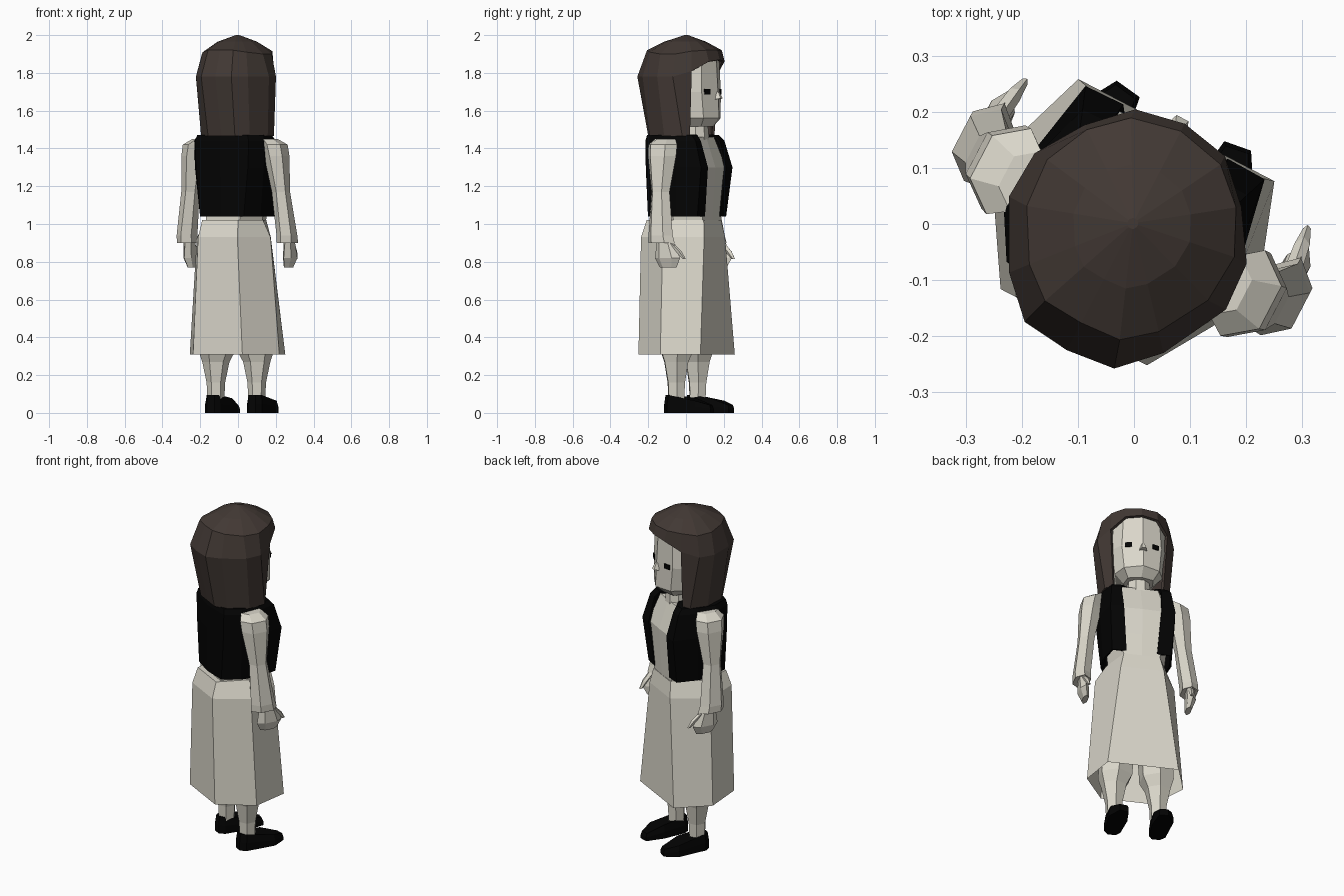
import bpy, bmesh, math
from mathutils import Matrix

if "Cube" in bpy.data.objects:
    bpy.data.objects.remove(bpy.data.objects["Cube"])

# The figure is built facing +y, mirrored on x, then turned as a whole
PLACE = Matrix.Translation((-0.009, 0.005, 0)) @ Matrix.Rotation(math.radians(-27.5), 4, 'Z')


def material(name, rgb):
    m = bpy.data.materials.new(name)
    m.diffuse_color = (*rgb, 1)
    m.use_nodes = True
    m.node_tree.nodes["Principled BSDF"].inputs["Base Color"].default_value = m.diffuse_color
    return m


CREAM = material("cream", (0.70, 0.675, 0.59))
BLACK = material("black", (0.001, 0.001, 0.001))
BROWN = material("dark_brown", (0.054, 0.040, 0.034))


def finish(name, bm, mat, fix=True, thick=0, shift=0):
    if fix:
        bmesh.ops.recalc_face_normals(bm, faces=bm.faces[:])
    me = bpy.data.meshes.new(name)
    bm.to_mesh(me)
    bm.free()
    me.materials.append(mat)
    ob = bpy.data.objects.new(name, me)
    bpy.context.collection.objects.link(ob)
    ob.matrix_world = PLACE @ Matrix.Translation((shift, 0, 0))
    if thick:
        mod = ob.modifiers.new("thickness", 'SOLIDIFY')
        mod.thickness = thick
        mod.offset = -1
    return ob


def loft(name, rings, mat, closed=True, bottom=False, top=False, thick=0, shift=0):
    """Skin between rings of 3D points listed bottom to top."""
    bm = bmesh.new()
    rows = [[bm.verts.new(p) for p in r] for r in rings]
    n = len(rows[0])
    for a, b in zip(rows, rows[1:]):
        for i in range(n if closed else n - 1):
            k = (i + 1) % n
            bm.faces.new((a[i], b[i], b[k], a[k]))
    if bottom:
        bm.faces.new(rows[0])
    if top:
        bm.faces.new(rows[-1][::-1])
    return finish(name, bm, mat, bottom and top, thick, shift)


def both(z, half):
    """Half outline, front to back on the +x side, mirrored to a whole ring."""
    pts = [(p[0], p[1], p[2] if len(p) > 2 else z) for p in half]
    return pts + [(-x, y, h) for x, y, h in reversed(pts) if x > 0]


def tube(name, levels, mat, side, n=6, shift=0):
    """Capped limb from (x, y, z, rx, ry) sections."""
    rings = []
    for x, y, z, rx, ry in levels:
        rings.append([(side * (x + rx * math.cos(math.tau * (i + .5) / n)),
                       y + ry * math.sin(math.tau * (i + .5) / n), z) for i in range(n)])
    return loft(name, rings, mat, bottom=True, top=True, shift=shift)


# Skirt, open at the hem
skirt = [(0.31, .197, .183, .267, -.02, .147, -.213),
         (0.93, .12, .165, .220, -.03, .117, -.213),
         (1.02, .10, .152, .165, -.01, .107, -.185)]
loft("skirt", [both(z, [(a, b), (c, d), (e, f)]) for z, a, b, c, d, e, f in skirt],
     CREAM, top=True)

# Bodice
bodice = [(1.01, .10, .146, .155, 0, .10, -.155),
          (1.15, .12, .155, .17, 0, .11, -.15),
          (1.30, .13, .165, .18, 0, .12, -.15),
          (1.46, .10, .11, .16, 0, .10, -.12)]
loft("bodice", [both(z, [(0, b + .005), (a, b), (c, d), (e, f)])
                for z, a, b, c, d, e, f in bodice], CREAM, bottom=True, top=True)

# Vest, open down the front
vest = [(1.04, [(.085, .152), (.165, .148), (.19, .03), (.18, -.07), (.13, -.165), (0, -.18)]),
        (1.30, [(.105, .180), (.18, .178), (.207, .04), (.205, -.08), (.155, -.165), (0, -.185)]),
        (1.44, [(.11, .140), (.165, .138), (.20, .03), (.21, -.08), (.16, -.165), (0, -.185)]),
        (1.47, [(.10, .115), (.155, .11), (.185, .03), (.195, -.07), (.15, -.16), (0, -.175)]),
        (1.475, [(.07, .09), (.07, .08), (.07, .04), (.07, .0), (.05, -.02), (0, -.02)])]
loft("vest", [both(z, h) for z, h in vest], BLACK, closed=False, thick=.012)

# Neck and head
tube("neck", [(0, .06, 1.43, .07, .065), (0, .06, 1.56, .058, .055)], CREAM, 1, 8)
head = [(1.515, [(0, .14), (.07, .12), (.08, .05), (.05, -.02), (0, -.02)]),
        (1.56, [(0, .192), (.098, .15), (.132, .07), (.09, -.08), (0, -.1)]),
        (1.70, [(0, .185), (.11, .145), (.154, .08), (.15, -.1), (0, -.15)]),
        (1.88, [(0, .175), (.10, .14), (.14, .08), (.12, -.09), (0, -.13)])]
loft("head", [both(z, h) for z, h in head], CREAM, bottom=True, top=True)

# Nose wedge
loft("nose", [[(-.022, .18, 1.66), (.022, .18, 1.66), (.012, .207, 1.665), (-.012, .207, 1.665)],
              [(-.008, .18, 1.70), (.008, .18, 1.70), (.006, .19, 1.70), (-.006, .19, 1.70)]],
     CREAM, bottom=True, top=True)

# Hair: long back and sides, then the cap with an arched hairline
crown = [(.158, .115, 1.81), (.213, .03), (.218, -.06), (.155, -.18), (.09, -.245), (0, -.255)]
tips = [(.14, .095), (.18, .07), (.195, -.03), (.145, -.14), (.08, -.185), (0, -.185)]
loft("hair_length", [both(1.465, tips), both(1.78, crown)], BROWN,
     closed=False, thick=.015, shift=.008)
brow = [(0, .200, 1.87), (.09, .182, 1.86)] + crown
upper = [(0, .185, 1.92), (.09, .165, 1.92), (.15, .11, 1.915), (.188, .03, 1.90),
         (.182, -.06, 1.90), (.13, -.15, 1.91), (.075, -.195, 1.92), (0, -.20, 1.92)]
loft("hair_cap", [both(1.78, brow), both(0, upper),
                  both(1.965, [(p[0] * .56, p[1] * .56) for p in upper]),
                  both(2.0, [(p[0] * .05, p[1] * .05) for p in upper])],
     BROWN, top=True, thick=.015, shift=.008)

for side, label in ((1, "right"), (-1, "left")):
    # Eye plate lying on the slanted cheek
    bm = bmesh.new()
    bmesh.ops.create_cube(bm, size=1, matrix=(
        Matrix.Translation((side * .075, .159, 1.70))
        @ Matrix.Rotation(math.radians(-20 * side), 4, 'Z')
        @ Matrix.Diagonal((.038, .009, .027, 1))))
    finish(label + "_eye", bm, BLACK)

    # Sleeve, hand, thumb
    tube(label + "_sleeve", [(.298, .006, .90, .050, .078), (.298, .0, .94, .050, .072),
                             (.270, -.015, 1.17, .047, .054), (.247, -.018, 1.36, .062, .084),
                             (.235, -.02, 1.42, .064, .086), (.20, -.022, 1.45, .045, .06)],
         CREAM, side, shift=.004)
    tube(label + "_hand", [(.287, .04, .77, .017, .05), (.297, .04, .82, .027, .075),
                           (.298, .025, .92, .024, .045)], CREAM, side, shift=.004)
    tube(label + "_thumb", [(.284, .132, .815, .007, .010), (.290, .100, .855, .014, .020),
                            (.297, .05, .90, .016, .025)], CREAM, side, 5, shift=.004)

    # Leg, flaring under the skirt
    tube(label + "_leg", [(.122, .0, .06, .044, .047), (.122, .0, .16, .048, .052),
                          (.122, .0, .27, .072, .072), (.115, .0, .33, .098, .098),
                          (.10, .0, .60, .098, .11)], CREAM, side)

    # Shoe: sole outline and lower, slightly inturned toe
    sole = [(.08, -.03), (.10, -.06), (.145, -.06), (.17, -.03), (.178, .14),
            (.135, .212), (.085, .205), (.07, .10)]
    tops = [.095, .095, .095, .095, .064, .042, .042, .078]
    upper_shoe = [(.125 + (x - .125) * .85, .07 + (y - .07) * .95, h)
                  for (x, y), h in zip(sole, tops)]
    loft(label + "_shoe", [[(side * x, y, z) for x, y, z in r] for r in (
        [(x, y, 0) for x, y in sole],
        [(x, y, h * .5) for (x, y), h in zip(sole, tops)], upper_shoe)],
        BLACK, bottom=True, top=True)
